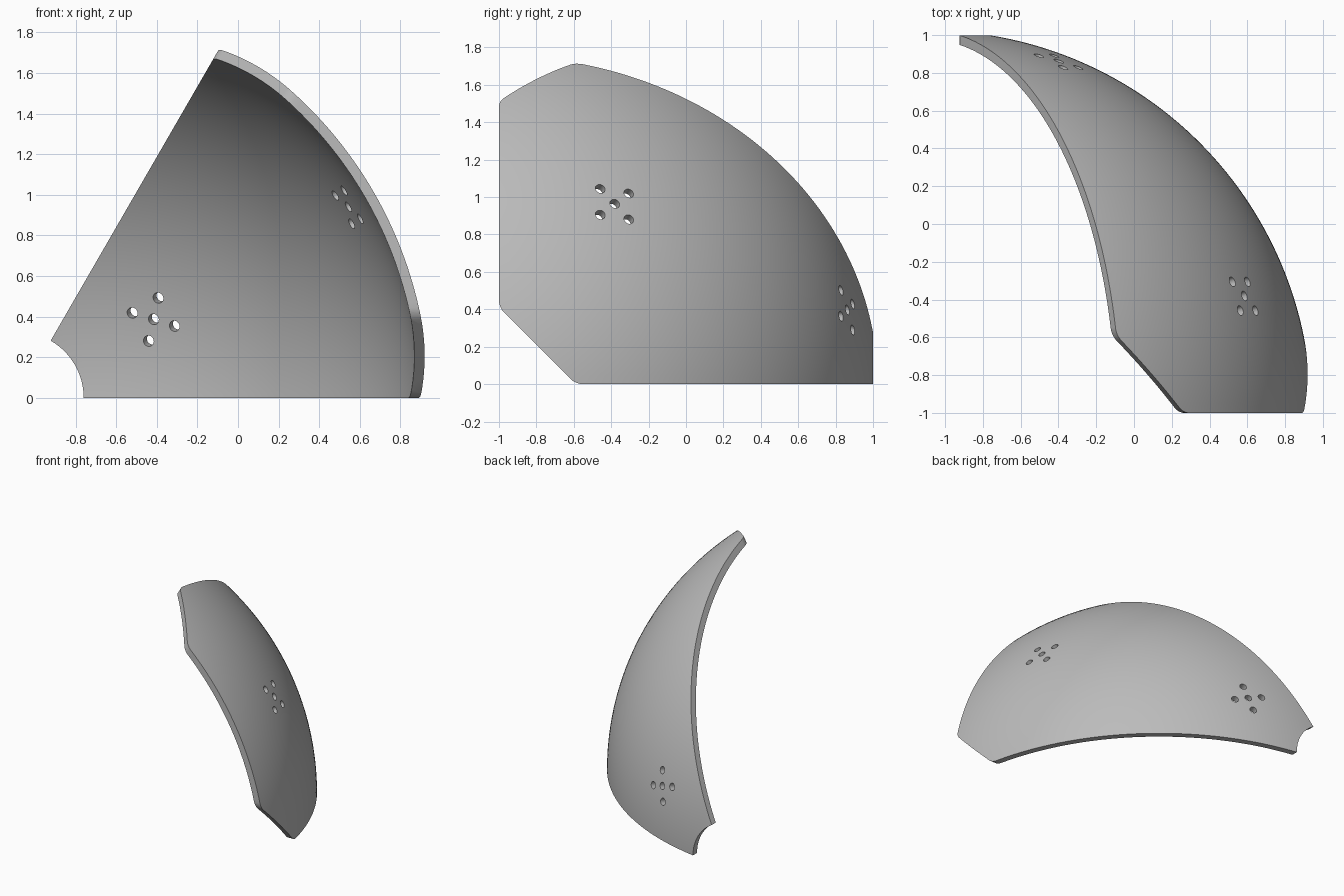
import bpy
import bmesh
from math import sin, cos, asin, sqrt, radians, tan
from mathutils import Matrix, Vector

if "Cube" in bpy.data.objects:
    bpy.data.objects.remove(bpy.data.objects["Cube"], do_unlink=True)

CENTRE = Vector((-1.085, -1, 0))    # centre of the dome
OUTER, INNER = 2.025, 1.975         # shell radii
POLE = 0.325                        # radius of the opening at the pole
WEDGE = radians(60)
ROWS, COLS = 56, 48
CHAMFER, ROUND = 0.41, 0.1


def make_object(name, bm):
    mesh = bpy.data.meshes.new(name)
    bm.to_mesh(mesh)
    bm.free()
    obj = bpy.data.objects.new(name, mesh)
    bpy.context.collection.objects.link(obj)
    return obj


def arc(radius):
    """Profile (distance from axis, height) from the pole opening to the rim."""
    start = asin(POLE / radius)
    angles = [start + (radians(90) - start) * i / ROWS for i in range(ROWS + 1)]
    return [(radius * sin(a), radius * cos(a)) for a in angles]


# Dome segment: the shell profile swept about the y axis
bm = bmesh.new()
profile = arc(OUTER) + arc(INNER)[::-1]
count = len(profile)
rings = []
for j in range(COLS + 1):
    t = WEDGE * j / COLS
    rings.append([bm.verts.new(CENTRE + Vector((r * cos(t), y, r * sin(t))))
                  for r, y in profile])
for a, b in zip(rings, rings[1:]):
    for i in range(count):
        k = (i + 1) % count
        bm.faces.new((a[i], a[k], b[k], b[i]))
for ring in (rings[0], rings[-1]):
    for i in range(ROWS):
        bm.faces.new((ring[i], ring[i + 1], ring[count - 2 - i], ring[count - 1 - i]))
bmesh.ops.recalc_face_normals(bm, faces=bm.faces)


def cut(point, outward):
    """Slice off everything beyond a plane and close the cut."""
    result = bmesh.ops.bisect_plane(
        bm, geom=bm.verts[:] + bm.edges[:] + bm.faces[:], dist=1e-6,
        plane_co=point, plane_no=outward, clear_outer=True)
    edges = [e for e in result["geom_cut"]
             if isinstance(e, bmesh.types.BMEdge) and e.is_boundary]
    if edges:
        bmesh.ops.holes_fill(bm, edges=edges, sides=0)


# Chamfered rim corners with rounded ends, alike on both wedge sides
u = Vector((0, 1, 0))
tangent = ROUND * tan(radians(22.5))
for v in (Vector((0, 0, 1)), Vector((sin(WEDGE), 0, -cos(WEDGE)))):
    cut(CENTRE + u * CHAMFER, -(u + v).normalized())
    for step in range(1, 5):
        a = radians(9 * step)
        for p, q in ((u, v), (v, u)):
            normal = -(p * sin(a) + q * cos(a))
            middle = CENTRE + p * (CHAMFER + tangent) + q * ROUND
            cut(middle + normal * ROUND, normal)
bmesh.ops.recalc_face_normals(bm, faces=bm.faces)
shell = make_object("dome_segment", bm)

# Two groups of five drilled holes on the middle line
bm = bmesh.new()
theta = WEDGE / 2
for phi in (radians(23.05), radians(72.2)):
    n = Vector((sin(phi) * cos(theta), cos(phi), sin(phi) * sin(theta)))
    t = Vector((-sin(theta), 0, cos(theta)))
    s = t.cross(n)
    frame = Matrix((s, t, n)).transposed().to_4x4()
    for i, j in ((0, 0), (1, 1), (1, -1), (-1, 1), (-1, -1)):
        place = CENTRE + n * OUTER + (s * i + t * j) * 0.08
        bmesh.ops.create_cone(bm, cap_ends=True, segments=24, radius1=0.027,
                              radius2=0.027, depth=0.3,
                              matrix=Matrix.Translation(place) @ frame)
drill = make_object("hole_cutter", bm)
drill.hide_render = True

mod = shell.modifiers.new("holes", "BOOLEAN")
mod.operation = "DIFFERENCE"
mod.solver = "EXACT"
mod.object = drill
bpy.ops.object.select_all(action="DESELECT")
shell.select_set(True)
bpy.context.view_layer.objects.active = shell
bpy.ops.object.modifier_apply(modifier=mod.name)
bpy.data.objects.remove(drill, do_unlink=True)

# Plain grey finish
grey = bpy.data.materials.new("grey")
grey.use_nodes = True
colour = (0.5, 0.5, 0.5, 1)
grey.diffuse_color = colour
grey.node_tree.nodes["Principled BSDF"].inputs["Base Color"].default_value = colour
shell.data.materials.clear()
shell.data.materials.append(grey)
for face in shell.data.polygons:
    face.material_index = 0
bpy.ops.object.shade_smooth_by_angle(angle=radians(30))
